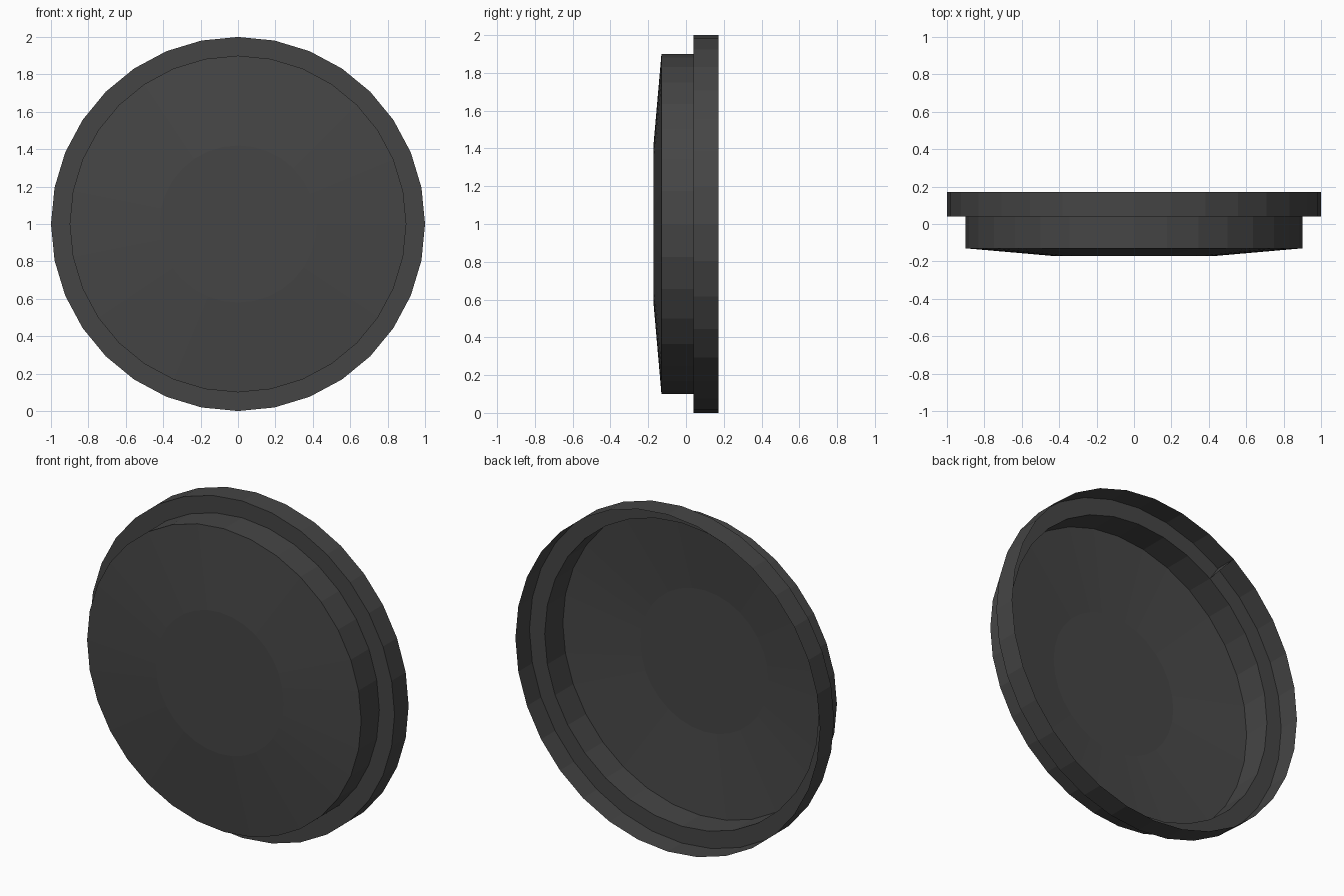
import bpy, bmesh
from math import sin, cos, tau

if "Cube" in bpy.data.objects:
    bpy.data.objects.remove(bpy.data.objects["Cube"])

SIDES = 32
# (radius, y) from the open back rim to the flat front disc
PROFILE = [(1.0, 0.172), (1.0, 0.04), (0.9, 0.04), (0.9, -0.13), (0.42, -0.172)]


def point(r, y, i):
    a = tau * i / SIDES
    return (r * cos(a), y, 1 + r * sin(a))


bm = bmesh.new()

# Stepped shell, one thin open sheet
rings = [[bm.verts.new(point(r, y, i)) for i in range(SIDES)] for r, y in PROFILE]
for a, b in zip(rings, rings[1:]):
    for i in range(SIDES):
        j = (i + 1) % SIDES
        bm.faces.new((a[i], a[j], b[j], b[i]))

# Flat disc in the middle of the front
bm.faces.new(rings[-1])
bmesh.ops.recalc_face_normals(bm, faces=bm.faces)

# Small triangular web inside the flange, upper left
k = 11
bm.faces.new((rings[0][k], rings[1][k], rings[2][k]))

mesh = bpy.data.meshes.new("round_cover")
bm.to_mesh(mesh)
bm.free()
cover = bpy.data.objects.new("round_cover", mesh)
bpy.context.collection.objects.link(cover)

# Dark grey finish
mat = bpy.data.materials.new("dark_grey")
mat.diffuse_color = (0.06, 0.06, 0.06, 1)
mat.use_nodes = True
mat.node_tree.nodes["Principled BSDF"].inputs["Base Color"].default_value = mat.diffuse_color
mesh.materials.append(mat)
